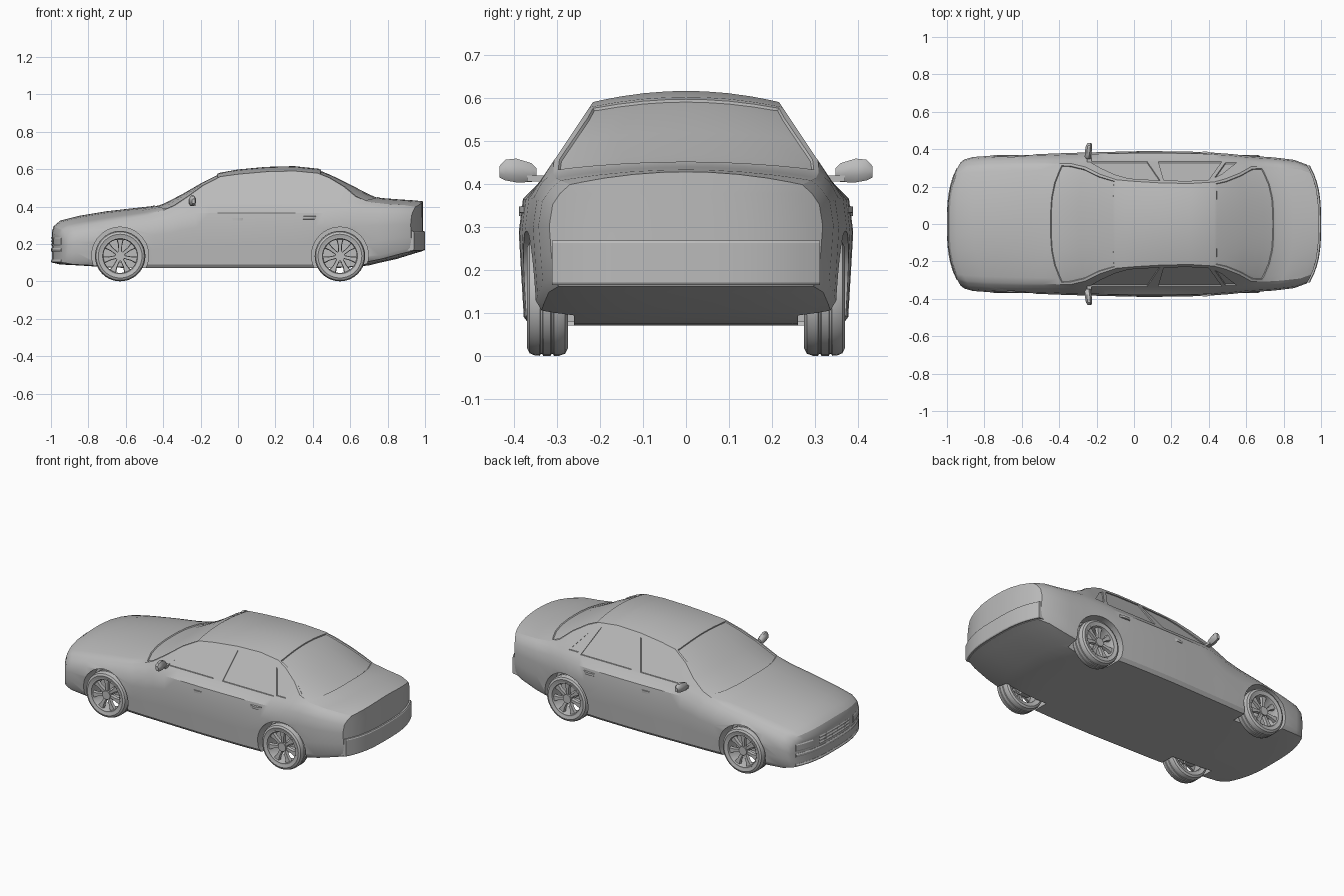
import bpy, bmesh, math
from mathutils import Matrix, Vector

if "Cube" in bpy.data.objects:
    bpy.data.objects.remove(bpy.data.objects["Cube"], do_unlink=True)

GREY = (0.5, 0.5, 0.5, 1)
mat = bpy.data.materials.new("plain grey")
mat.use_nodes = True
mat.diffuse_color = GREY
mat.node_tree.nodes["Principled BSDF"].inputs["Base Color"].default_value = GREY


def finish(bm, name, angle=30):
    bmesh.ops.recalc_face_normals(bm, faces=bm.faces[:])
    me = bpy.data.meshes.new(name)
    bm.to_mesh(me)
    bm.free()
    me.materials.append(mat)
    ob = bpy.data.objects.new(name, me)
    bpy.context.collection.objects.link(ob)
    smooth(ob, angle)
    return ob


def smooth(ob, angle=30):
    bpy.ops.object.select_all(action='DESELECT')
    ob.select_set(True)
    bpy.context.view_layer.objects.active = ob
    bpy.ops.object.shade_smooth_by_angle(angle=math.radians(angle))


def cut(ob, cutter):
    mod = ob.modifiers.new("cut", 'BOOLEAN')
    mod.operation, mod.solver, mod.object = 'DIFFERENCE', 'EXACT', cutter
    bpy.context.view_layer.objects.active = ob
    bpy.ops.object.modifier_apply(modifier=mod.name)
    bpy.data.objects.remove(cutter, do_unlink=True)


def loft(bm, rings, close=False):
    """Skin rings of points; cap the ends, or join last to first."""
    vs = [[bm.verts.new(p) for p in r] for r in rings]
    n = len(vs[0])
    for a, b in zip(vs, vs[1:] + (vs[:1] if close else [])):
        for j in range(n):
            bm.faces.new((a[j], a[(j + 1) % n], b[(j + 1) % n], b[j]))
    if not close:
        bm.faces.new(vs[0])
        bm.faces.new(vs[-1])


def bend(x):
    """How strongly a cross-section curves backwards toward its sides."""
    pts = [(-1, 1.9), (-.45, 2), (-.1, .5), (.1, 0), (.4, 0), (.7, -2.5), (1, -2)]
    for (a, p), (b, q) in zip(pts, pts[1:]):
        if x <= b:
            return p + (q - p) * (x - a) / (b - a)
    return pts[-1][1]


def glass_y(z):
    return .34 - (z - .405) * .667


# Body stations: x, half width, underside, top, crown
STATIONS = [
    (-.995, .33, .10, .265, .015), (-.985, .345, .098, .295, .02),
    (-.95, .358, .09, .325, .03), (-.85, .366, .085, .35, .035),
    (-.7, .372, .075, .375, .035), (-.55, .376, .07, .392, .03),
    (-.46, .38, .07, .402, .02), (-.4, .381, .07, .42, .015),
    (-.3, .383, .07, .472, .015), (-.2, .385, .07, .53, .015),
    (-.1, .387, .07, .58, .02), (0, .389, .07, .598, .025),
    (.15, .389, .07, .612, .026), (.3, .387, .07, .616, .026),
    (.43, .382, .07, .602, .024), (.5, .379, .07, .573, .02),
    (.6, .375, .075, .524, .018), (.7, .368, .085, .472, .018),
    (.76, .363, .1, .446, .02), (.85, .356, .12, .439, .025),
    (.94, .343, .148, .433, .025), (.988, .318, .162, .428, .03)]
COLS = [-1, -.9, -.7, -.45, -.2, 0, .2, .45, .7, .9, 1]
K, V, N = 7, len(COLS) - 1, len(STATIONS) - 1


def body_point(i, c, k):
    x, w, zb, zt, crown = STATIONS[i]
    v, zr = COLS[c], zt - crown
    zs = min(.405, zr - .02)
    wr = min(glass_y(zr), .85 * w)
    yb = min(.34, .92 * w)
    side = [(.93 * w, zb), (.97 * w, zb + .02), (.985 * w, zb + .35 * (zs - zb)),
            (w, zb + .65 * (zs - zb)), (.975 * w, zb + .88 * (zs - zb)),
            (yb, zs), ((yb + wr) / 2, (zs + zr) / 2), (wr, zr)]
    y, z = side[k][0] * v, side[k][1]
    if k == K:
        z += crown * (1 - v * v)
    return x + bend(x) * abs(y) ** 3, y, z


# Body shell
bm = bmesh.new()
verts = {}


def quad(*keys):
    for key in keys:
        if key not in verts:
            verts[key] = bm.verts.new(body_point(*key))
    return bm.faces.new([verts[k] for k in keys])


panes = {"front": [], "rear": []}
for i in range(N):
    for c in range(V):
        quad((i, c, 0), (i + 1, c, 0), (i + 1, c + 1, 0), (i, c + 1, 0))
        top = quad((i, c, K), (i + 1, c, K), (i + 1, c + 1, K), (i, c + 1, K))
        x0, x1 = STATIONS[i][0], STATIONS[i + 1][0]
        if x0 >= -.46 and x1 <= -.1:
            panes["front"].append(top)
        if x0 >= .43 and x1 <= .76:
            panes["rear"].append(top)
    for k in range(K):
        for c in (0, V):
            quad((i, c, k), (i + 1, c, k), (i + 1, c, k + 1), (i, c, k + 1))
for i in (0, N):
    for c in range(V):
        for k in range(K):
            quad((i, c, k), (i, c + 1, k), (i, c + 1, k + 1), (i, c, k + 1))
bmesh.ops.recalc_face_normals(bm, faces=bm.faces[:])
# Recessed windscreen and rear window
for faces in panes.values():
    bmesh.ops.inset_region(bm, faces=faces, thickness=.014, depth=0)
    bmesh.ops.inset_region(bm, faces=faces, thickness=.003, depth=-.006)
body = finish(bm, "body")

# Side windows, cut as shallow recesses
WINDOWS = [
    [(-.24, .413), (-.18, .465), (-.1, .52), (-.03, .55), (.14, .566), (.07, .413)],
    [(.13, .413), (.16, .567), (.3, .569), (.4, .56), (.47, .413)],
    [(.49, .42), (.43, .545), (.47, .515), (.55, .42)]]
for s in (-1, 1):
    for outline in WINDOWS:
        bm = bmesh.new()
        loft(bm, [[(x, s * (glass_y(z) + d), z) for x, z in outline] for d in (-.008, .05)])
        cut(body, finish(bm, "window_cutter"))


def cylinder(bm, r, depth, centre, segs=32):
    m = Matrix.Translation(centre) @ Matrix.Rotation(math.pi / 2, 4, 'X')
    bmesh.ops.create_cone(bm, cap_ends=True, segments=segs, radius1=r, radius2=r,
                          depth=depth, matrix=m)


# Wheel arches
AXLES = {"front": -.63, "rear": .545}
for x in AXLES.values():
    for s in (-1, 1):
        bm = bmesh.new()
        cylinder(bm, .152, .25, (x, s * .385, .138), 40)
        cut(body, finish(bm, "arch_cutter"))
smooth(body)


def lathe(bm, profile, x, s, segs=40):
    rings = []
    for n in range(segs):
        a = 2 * math.pi * n / segs
        rings.append([(x + r * math.cos(a), s * y, .135 + r * math.sin(a)) for r, y in profile])
    loft(bm, rings, True)


# Wheels: grooved tyre, rim, spokes and hub
TYRE = [(.098, .282), (.118, .275), (.13, .281), (.135, .295), (.135, .307), (.131, .309),
        (.131, .313), (.135, .315), (.135, .332), (.131, .334), (.131, .338), (.135, .34),
        (.134, .352), (.129, .364), (.117, .37), (.098, .365)]
RIM = [(.092, .285), (.1, .285), (.1, .366), (.094, .366), (.09, .358)]
for end, x in AXLES.items():
    for side, s in (("right", -1), ("left", 1)):
        tag = end + "_" + side
        bm = bmesh.new()
        lathe(bm, TYRE, x, s)
        finish(bm, tag + "_tyre")
        bm = bmesh.new()
        lathe(bm, RIM, x, s)
        cylinder(bm, .026, .03, (x, s * .345, .135), 20)
        for n in range(7):
            a = 2 * math.pi * n / 7 + math.pi / 2
            out = Vector((math.cos(a), 0, math.sin(a)))
            across = Vector((-out.z, 0, out.x))
            rings = []
            for r, w, y in ((.015, .009, .352), (.06, .011, .356), (.096, .021, .358)):
                mid = Vector((x, 0, .135)) + out * r
                rings.append([mid + across * w * t + Vector((0, s * (y - d), 0))
                              for t, d in ((-1, .018), (1, .018), (.8, 0), (-.8, 0))])
            loft(bm, rings)
        finish(bm, tag + "_rim")
        bm = bmesh.new()
        cylinder(bm, .018, .11, (x, s * .29, .135), 16)
        bmesh.ops.create_cube(bm, size=1, matrix=Matrix.Translation((x, s * .25, .09))
                              @ Matrix.Diagonal((.06, .09, .02, 1)))
        finish(bm, tag + "_suspension")


# Strips that wrap the curved nose and tail
def band(name, end, reach, z0, z1, y0, y1, depth=.03, steps=14):
    bm = bmesh.new()
    rings = []
    for n in range(steps + 1):
        y = y0 + (y1 - y0) * n / steps
        x = end * (reach - 1.95 * abs(y) ** 3)
        soft = end * .004
        rings.append([(x - end * depth, y, z0), (x - soft, y, z0), (x, y, z0 + .006),
                      (x, y, z1 - .006), (x - soft, y, z1), (x - end * depth, y, z1)])
    loft(bm, rings)
    return finish(bm, name)


band("rear_bumper", 1, 1.0, .165, .268, -.312, .312, .04)
band("front_bumper_lip", -1, 1.0, .1, .116, -.3, .3)
band("front_bumper_bar", -1, 1.0, .158, .178, -.3, .3)
for n in range(3):
    band("grille_slat", -1, .999, .19 + n * .018, .203 + n * .018, -.14, .14)
for s in (-1, 1):
    band("headlight", -1, .999, .192, .235, s * .19, s * .3)

# Door mirrors and handles
for side, s in (("right", -1), ("left", 1)):
    bm = bmesh.new()
    rings = []
    for y, zc, h, x, d in ((.348, .424, .014, -.245, .012), (.36, .426, .024, -.247, .018),
                           (.395, .431, .03, -.243, .02), (.42, .432, .026, -.24, .018),
                           (.434, .428, .014, -.238, .01)):
        rings.append([(x + d * math.cos(a), s * y, zc + h * math.sin(a))
                      for a in (math.pi * (2 * n + 1) / 8 for n in range(8))])
    loft(bm, rings)
    bmesh.ops.create_cube(bm, size=1, matrix=Matrix.Translation((-.24, s * .345, .412))
                          @ Matrix.Diagonal((.025, .05, .014, 1)))
    finish(bm, side + "_mirror", 40)
    for door, x, z in (("front", 0, .332), ("rear", .38, .34)):
        bm = bmesh.new()
        rings = []
        for t, out in ((-1, .002), (-.6, .01), (0, .013), (.6, .01), (1, .002)):
            rings.append([(x + .038 * t, s * (.375 + o), z + h)
                          for o, h in ((0, -.009), (out, -.007), (out, .007), (0, .009))])
        loft(bm, rings)
        finish(bm, side + "_" + door + "_handle", 40)
